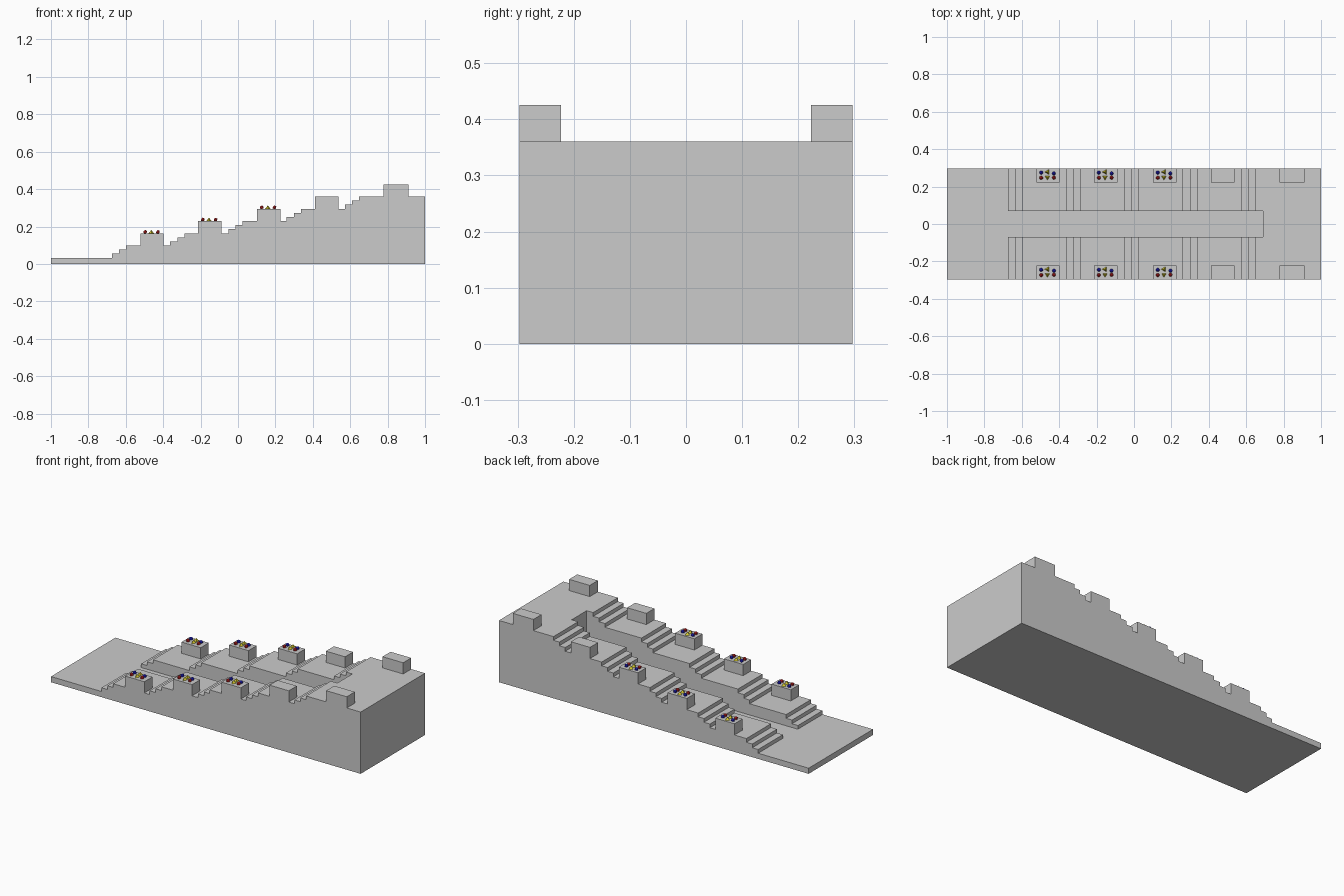
import bpy, bmesh, math
from mathutils import Matrix

if "Cube" in bpy.data.objects:
    bpy.data.objects.remove(bpy.data.objects["Cube"])

HALF_W = 0.297      # half depth of the whole block
RISE = 0.0655       # height of one flight of three steps
BASE_Z = 0.033
STEP = 0.038


def material(name, rgb):
    m = bpy.data.materials.new(name)
    m.diffuse_color = (*rgb, 1)
    m.use_nodes = True
    m.node_tree.nodes["Principled BSDF"].inputs["Base Color"].default_value = m.diffuse_color
    return m


def to_object(name, bm, mat=None):
    bmesh.ops.recalc_face_normals(bm, faces=bm.faces)
    me = bpy.data.meshes.new(name)
    bm.to_mesh(me)
    bm.free()
    ob = bpy.data.objects.new(name, me)
    bpy.context.collection.objects.link(ob)
    if mat:
        me.materials.append(mat)
    return ob


def box(name, x0, x1, y0, y1, z0, z1):
    bm = bmesh.new()
    m = Matrix.Translation(((x0 + x1) / 2, (y0 + y1) / 2, (z0 + z1) / 2))
    bmesh.ops.create_cube(bm, size=1, matrix=m @ Matrix.Diagonal((x1 - x0, y1 - y0, z1 - z0, 1)))
    return to_object(name, bm)


# Stepped terraces: side profile with five flights, extruded across the depth
profile = [(-1, 0), (-1, BASE_Z)]
z = BASE_Z
for flight in range(5):
    for s in range(3):
        x = -0.674 + 0.3115 * flight + STEP * s
        profile.append((x, z))
        z += RISE / 3
        profile.append((x, z))
profile += [(1, z), (1, 0)]
bm = bmesh.new()
face = bm.faces.new([bm.verts.new((x, -HALF_W, h)) for x, h in profile])
ext = bmesh.ops.extrude_face_region(bm, geom=[face])
bmesh.ops.translate(bm, vec=(0, 2 * HALF_W, 0),
                    verts=[v for v in ext["geom"] if isinstance(v, bmesh.types.BMVert)])
terraces = to_object("stepped_terraces", bm)

# Level central walkway cut through the flights
cutter = box("walkway_cutter", -0.8, 0.69, -0.0695, 0.0695, BASE_Z, 0.6)
cutter.hide_render = True
mod = terraces.modifiers.new("walkway", "BOOLEAN")
mod.operation = "DIFFERENCE"
mod.solver = "EXACT"
mod.object = cutter
bpy.context.view_layer.objects.active = terraces
bpy.ops.object.modifier_apply(modifier=mod.name)
bpy.data.objects.remove(cutter)
bm = bmesh.new()
bm.from_mesh(terraces.data)
bmesh.ops.dissolve_limit(bm, angle_limit=math.radians(1), verts=bm.verts, edges=bm.edges)
bm.to_mesh(terraces.data)
bm.free()

blue = material("blue_petals", (0.02, 0.02, 0.8))
red = material("red_petals", (0.7, 0.02, 0.02))
yellow = material("yellow_petals", (0.8, 0.7, 0.03))


def round_flower(name, x, y, z, mat):
    bm = bmesh.new()
    bmesh.ops.create_icosphere(bm, subdivisions=1, radius=0.011,
                               matrix=Matrix.Translation((x, y, z + 0.007)))
    to_object(name, bm, mat)


def cone_flower(name, x, y, z, angle):
    bm = bmesh.new()
    m = Matrix.Translation((x, y, z + 0.009)) @ Matrix.Rotation(angle, 4, "Z")
    bmesh.ops.create_cone(bm, cap_ends=True, segments=3, radius1=0.015, radius2=0,
                          depth=0.018, matrix=m)
    # point the first corner of the base along +y in local space
    to_object(name, bm, yellow)


# Planter boxes along both outer edges, flowers on the lower three
centres = [-0.459, -0.151, 0.164, 0.474, 0.844]
for side, label in ((-1, "front"), (1, "back")):
    for i, cx in enumerate(centres):
        floor = BASE_Z + RISE * (i + 1)
        top = floor + RISE
        half = 0.0665 if i == 4 else 0.062
        ys = sorted((side * 0.2225, side * HALF_W))
        box(f"planter_{label}_{i + 1}", cx - half, cx + half, ys[0], ys[1], floor, top)
        if i > 2:
            continue
        cy = side * 0.26
        tag = f"{label}_{i + 1}"
        for k, dx in enumerate((-0.037, 0.031)):
            round_flower(f"blue_flower_{tag}_{k + 1}", cx + dx, cy + 0.015 - 0.005 * k, top, blue)
            round_flower(f"red_flower_{tag}_{k + 1}", cx + dx, cy - 0.013 + 0.001 * k, top, red)
        cone_flower(f"yellow_flower_{tag}_1", cx - 0.004, cy + 0.018, top, math.pi / 2)
        cone_flower(f"yellow_flower_{tag}_2", cx - 0.004, cy - 0.011, top, math.pi)
